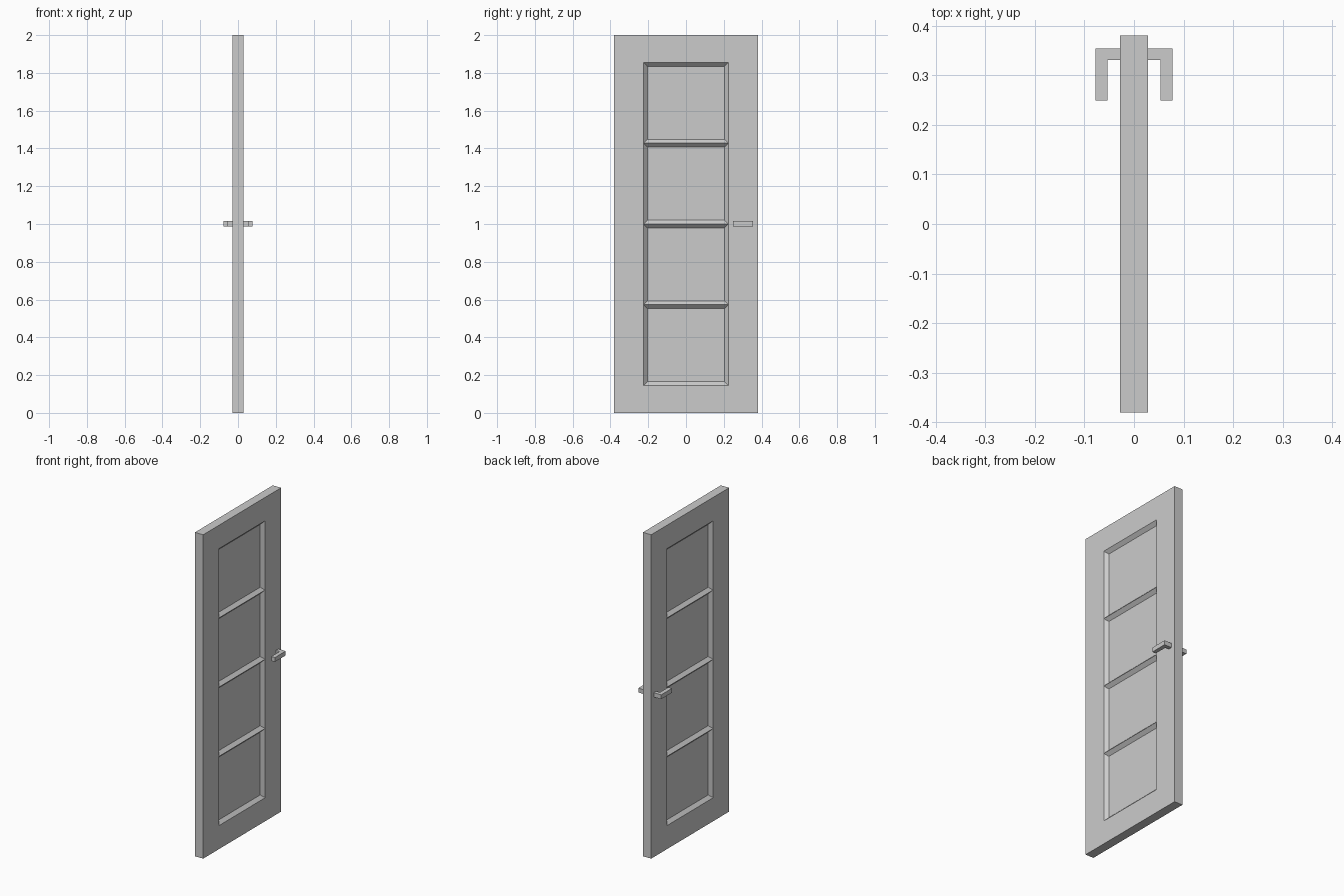
import bpy, bmesh

cube = bpy.data.objects.get("Cube")
if cube:
    bpy.data.objects.remove(cube, do_unlink=True)

HALF_T, HALF_W, HEIGHT = 0.028, 0.38, 2.0
PANEL_Y = 0.225
PANEL_Z = [0.145 + 0.4275 * i for i in range(5)]

grey = bpy.data.materials.new("light grey")
grey.use_nodes = True
colour = (0.6, 0.6, 0.6, 1)
grey.diffuse_color = colour
grey.node_tree.nodes["Principled BSDF"].inputs["Base Color"].default_value = colour


def add_object(name, bm):
    bmesh.ops.recalc_face_normals(bm, faces=bm.faces[:])
    mesh = bpy.data.meshes.new(name)
    bm.to_mesh(mesh)
    bm.free()
    mesh.materials.append(grey)
    ob = bpy.data.objects.new(name, mesh)
    bpy.context.collection.objects.link(ob)
    return ob


# Door leaf: a slab cut along the panel edges
bm = bmesh.new()
bmesh.ops.create_cube(bm, size=1)
for v in bm.verts:
    v.co = (v.co.x * 2 * HALF_T, v.co.y * 2 * HALF_W, (v.co.z + 0.5) * HEIGHT)
cuts = [((0, y, 0), (0, 1, 0)) for y in (-PANEL_Y, PANEL_Y)]
cuts += [((0, 0, z), (0, 0, 1)) for z in PANEL_Z]
for point, normal in cuts:
    geom = bm.verts[:] + bm.edges[:] + bm.faces[:]
    bmesh.ops.bisect_plane(bm, geom=geom, plane_co=point, plane_no=normal)

# Four sunken panels with sloped borders on each side
bm.normal_update()
panels = []
for f in bm.faces:
    c = f.calc_center_median()
    if abs(f.normal.x) > 0.9 and abs(c.y) < PANEL_Y and PANEL_Z[0] < c.z < PANEL_Z[-1]:
        panels.append(f)
bmesh.ops.inset_individual(bm, faces=panels, thickness=0.02, depth=-0.02,
                           use_even_offset=True)
add_object("door_leaf", bm)


# L-shaped lever handles, one on each side
def lever(name, side):
    outline = [(HALF_T, 0.354), (0.078, 0.354), (0.078, 0.249),
               (0.053, 0.249), (0.053, 0.331), (HALF_T, 0.331)]
    bm = bmesh.new()
    face = bm.faces.new([bm.verts.new((side * x, y, 0.988)) for x, y in outline])
    top = bmesh.ops.extrude_face_region(bm, geom=[face])["geom"]
    moved = [v for v in top if isinstance(v, bmesh.types.BMVert)]
    bmesh.ops.translate(bm, verts=moved, vec=(0, 0, 0.027))
    add_object(name, bm)


lever("left_handle", 1)
lever("right_handle", -1)
